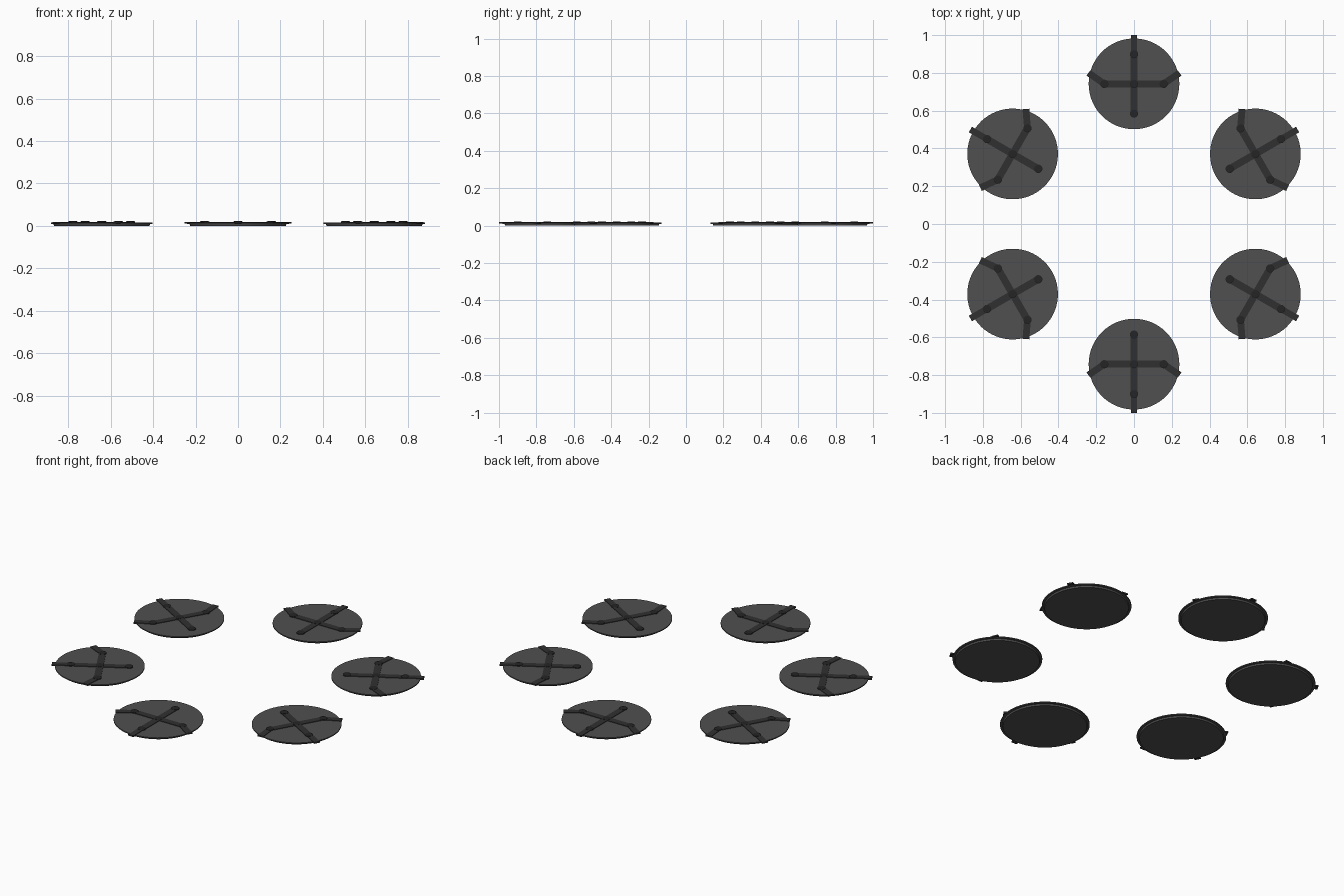
import bpy, bmesh, math
from mathutils import Matrix, Vector

if "Cube" in bpy.data.objects:
    bpy.data.objects.remove(bpy.data.objects["Cube"])

def material(name, v):
    m = bpy.data.materials.new(name)
    m.diffuse_color = (v, v, v, 1)
    m.use_nodes = True
    m.node_tree.nodes["Principled BSDF"].inputs["Base Color"].default_value = m.diffuse_color
    return m

PAD = material("pad_grey", 0.08)
ARM = material("arm_dark", 0.03)
PIN = material("pin_black", 0.018)

def add_object(name, bm, mat, place, smooth=False):
    me = bpy.data.meshes.new(name)
    bmesh.ops.recalc_face_normals(bm, faces=bm.faces)
    bm.to_mesh(me)
    bm.free()
    me.materials.append(mat)
    ob = bpy.data.objects.new(name, me)
    bpy.context.collection.objects.link(ob)
    ob.matrix_world = place
    if smooth:
        bpy.ops.object.select_all(action='DESELECT')
        ob.select_set(True)
        bpy.context.view_layer.objects.active = ob
        bpy.ops.object.shade_smooth_by_angle(angle=math.radians(30))
    return ob

def disc(bm, rings, centre=(0, 0), n=64):
    """Closed stack of circular rings given as (radius, z)."""
    loops = [[bm.verts.new((centre[0] + r * math.cos(2 * math.pi * i / n),
                            centre[1] + r * math.sin(2 * math.pi * i / n), z))
              for i in range(n)] for r, z in rings]
    for a, b in zip(loops, loops[1:]):
        for i in range(n):
            j = (i + 1) % n
            bm.faces.new((a[i], a[j], b[j], b[i]))
    bm.faces.new(loops[0][::-1])
    bm.faces.new(loops[-1])

def bar(bm, a, b, width, z0, z1):
    """Flat bar between two plan points."""
    a, b = Vector(a), Vector(b)
    d = b - a
    m = (Matrix.Translation(((a.x + b.x) / 2, (a.y + b.y) / 2, (z0 + z1) / 2))
         @ Matrix.Rotation(math.atan2(d.y, d.x), 4, 'Z')
         @ Matrix.Diagonal((d.length, width, z1 - z0, 1)))
    bmesh.ops.create_cube(bm, size=1, matrix=m)

J = 0.157  # distance of the outer pins from the pad centre
for k in range(6):
    # local +y points away from the middle of the ring
    place = Matrix.Rotation(math.radians(60 * k), 4, 'Z') @ Matrix.Translation((0, 0.742, 0))

    # round pad, stepped in slightly at the base
    bm = bmesh.new()
    disc(bm, [(0.225, 0), (0.228, 0.009), (0.24, 0.010), (0.24, 0.016)])
    add_object(f"pad_{k}", bm, PAD, place, True)

    # cross of bars, three reaching past the rim
    bm = bmesh.new()
    bar(bm, (0, -J), (0, J), 0.038, 0.012, 0.019)
    bar(bm, (-J, 0), (J, 0), 0.038, 0.012, 0.019)
    bar(bm, (0, J), (0, 0.258), 0.034, 0.011, 0.019)
    for s in (-1, 1):
        bar(bm, (s * J, 0), (s * 0.241, 0.058), 0.036, 0.011, 0.019)
    add_object(f"cross_bars_{k}", bm, ARM, place)

    # pins at the joints
    bm = bmesh.new()
    for c in ((0, 0), (0, J), (0, -J), (J, 0), (-J, 0)):
        disc(bm, [(0.022, 0.012), (0.022, 0.020), (0.019, 0.022)], c, 24)
    add_object(f"joint_pins_{k}", bm, PIN, place, True)
